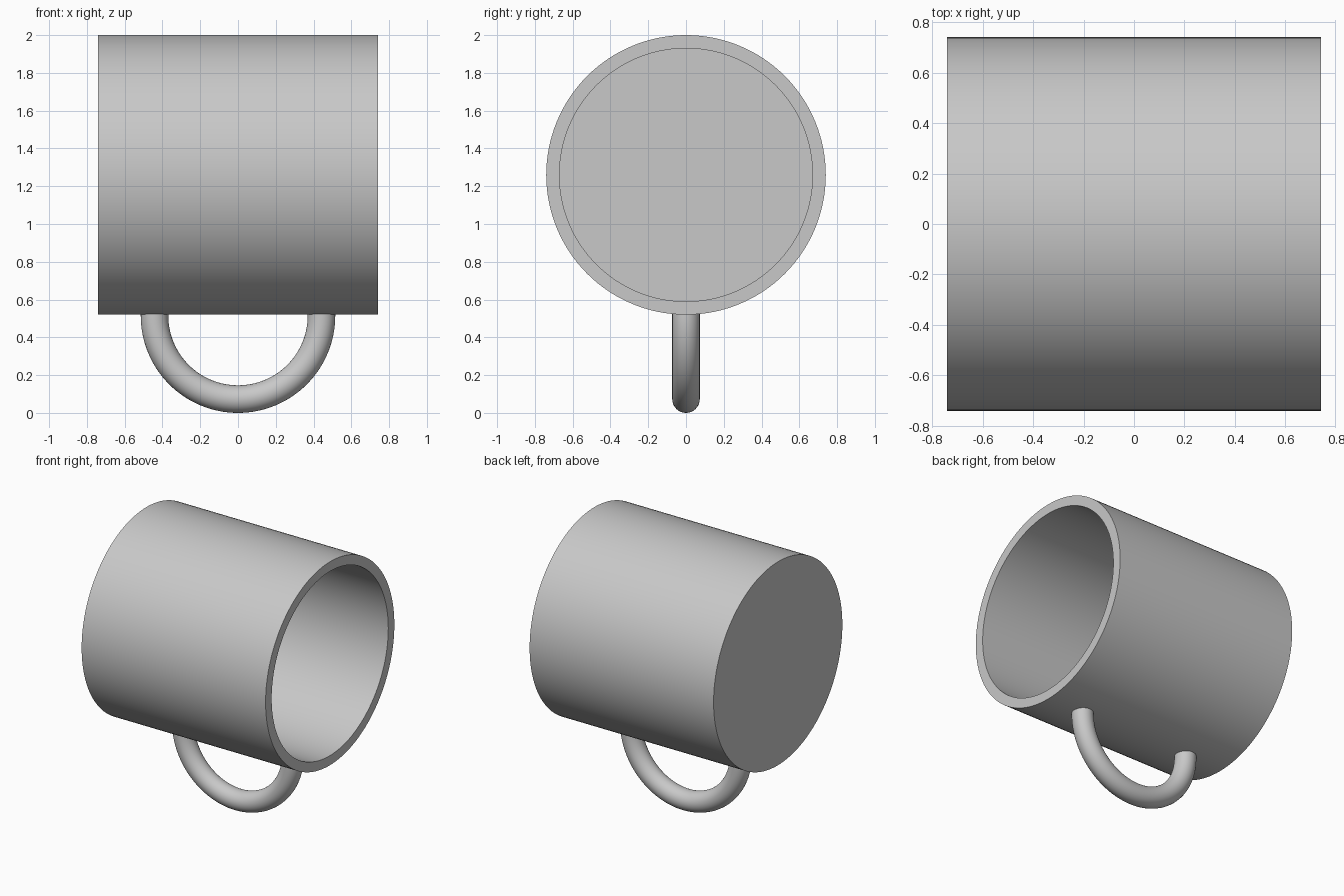
import bpy, bmesh, math
from mathutils import Vector, Matrix

cube = bpy.data.objects.get("Cube")
if cube:
    bpy.data.objects.remove(cube, do_unlink=True)

RADIUS = 0.74        # outer radius and half length of the cup
WALL = 0.07
AXIS_Z = 1.26
LOOP = 0.442         # handle centreline radius
TUBE = 0.073
LOOP_Z = LOOP + TUBE

grey = bpy.data.materials.new("light_grey")
grey.use_nodes = True
grey.diffuse_color = (0.58, 0.58, 0.58, 1)
grey.node_tree.nodes["Principled BSDF"].inputs["Base Color"].default_value = (0.58, 0.58, 0.58, 1)


def finish(bm, name):
    bmesh.ops.remove_doubles(bm, verts=bm.verts, dist=1e-5)
    bmesh.ops.recalc_face_normals(bm, faces=bm.faces)
    mesh = bpy.data.meshes.new(name)
    bm.to_mesh(mesh)
    bm.free()
    mesh.materials.append(grey)
    obj = bpy.data.objects.new(name, mesh)
    bpy.context.collection.objects.link(obj)
    bpy.ops.object.select_all(action="DESELECT")
    obj.select_set(True)
    bpy.context.view_layer.objects.active = obj
    bpy.ops.object.shade_smooth_by_angle(angle=math.radians(35))
    return obj


# Cup lying on its side: wall profile turned about x, open at +x
bm = bmesh.new()
inner = RADIUS - WALL
profile = [(-RADIUS, 0), (-RADIUS, RADIUS), (RADIUS, RADIUS),
           (RADIUS, inner), (WALL - RADIUS, inner), (WALL - RADIUS, 0)]
verts = [bm.verts.new((x, 0, AXIS_Z + r)) for x, r in profile]
edges = [bm.edges.new(pair) for pair in zip(verts, verts[1:])]
bmesh.ops.spin(bm, geom=verts + edges, cent=(0, 0, AXIS_Z), axis=(1, 0, 0),
               angle=math.tau, steps=128)
finish(bm, "cup_body")

# Handle: half ring whose straight ends are sunk into the wall
bm = bmesh.new()
steps, sides = 64, 32
path = [(Vector((LOOP * math.cos(a), 0, LOOP_Z - LOOP * math.sin(a))), a)
        for a in (math.pi * i / steps for i in range(steps + 1))]
sink = Vector((0, 0, 0.045))
path = [(path[0][0] + sink, 0)] + path + [(path[-1][0] + sink, math.pi)]
rings = []
for centre, a in path:
    turn = Matrix.Translation(centre) @ Matrix.Rotation(a, 4, "Y")
    rings.append(bmesh.ops.create_circle(bm, segments=sides, radius=TUBE,
                                         matrix=turn)["verts"])
for low, high in zip(rings, rings[1:]):
    for k in range(sides):
        n = (k + 1) % sides
        bm.faces.new((low[k], low[n], high[n], high[k]))
bm.faces.new(rings[0])
bm.faces.new(rings[-1])
finish(bm, "handle")
